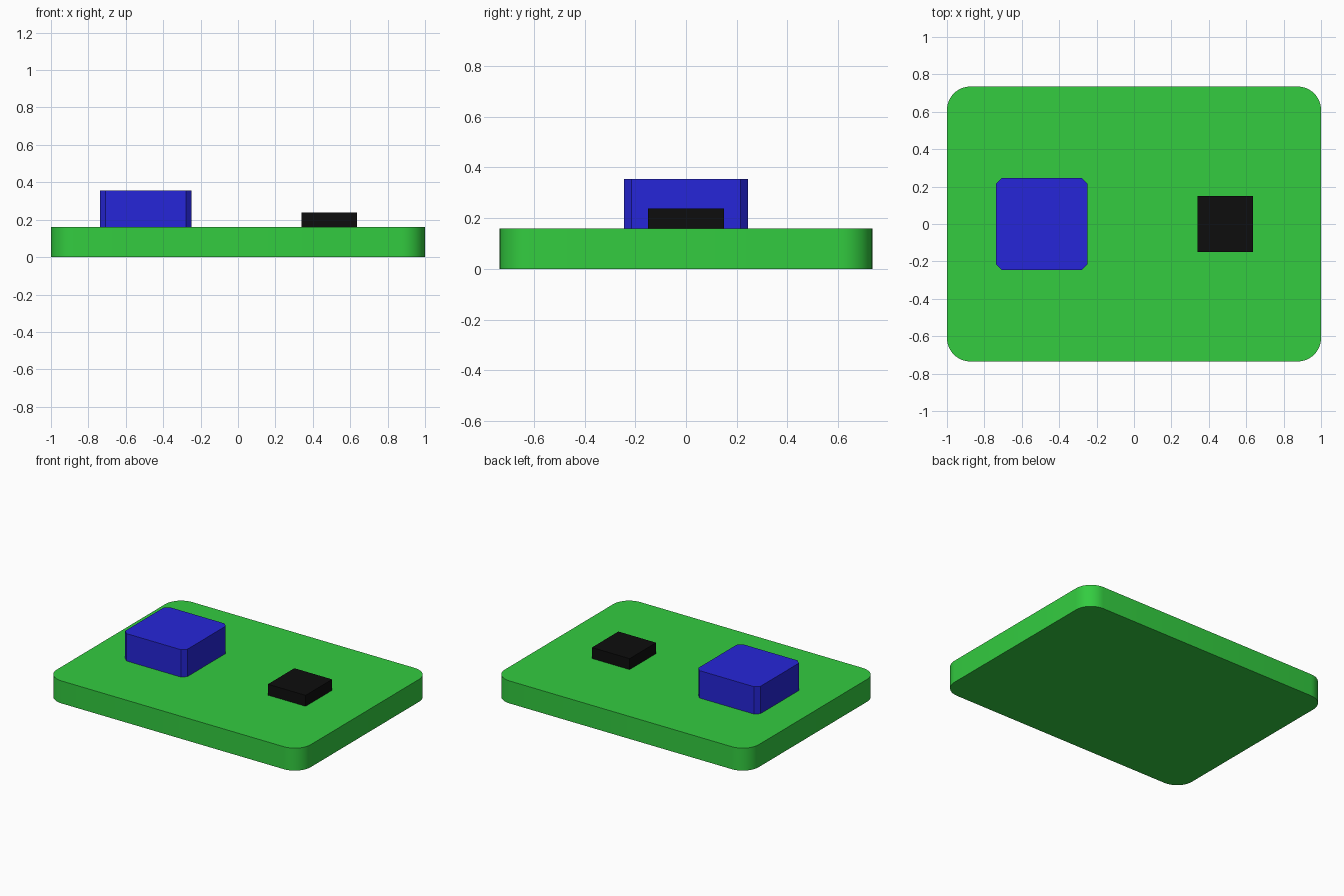
import bpy, bmesh, math

cube = bpy.data.objects.get("Cube")
if cube:
    bpy.data.objects.remove(cube, do_unlink=True)


def material(name, rgb):
    m = bpy.data.materials.new(name)
    m.use_nodes = True
    m.diffuse_color = (*rgb, 1)
    m.node_tree.nodes["Principled BSDF"].inputs["Base Color"].default_value = (*rgb, 1)
    return m


green = material("board green", (0.033, 0.604, 0.051))
blue = material("block blue", (0.0194, 0.0194, 0.692))
black = material("chip black", (0.0042, 0.0042, 0.0042))


def block(name, x, y, z, mat, corner=0, segments=1):
    """Box spanning the x, y, z ranges, with its upright corners bevelled."""
    bm = bmesh.new()
    bmesh.ops.create_cube(bm, size=1)
    for v in bm.verts:
        v.co = [(a + b) / 2 + c * (b - a) for (a, b), c in zip((x, y, z), v.co)]
    if corner:
        upright = [e for e in bm.edges
                   if abs(e.verts[0].co.z - e.verts[1].co.z) > 0.01]
        bmesh.ops.bevel(bm, geom=upright, offset=corner, segments=segments,
                        profile=0.5, affect='EDGES')
    mesh = bpy.data.meshes.new(name)
    bm.to_mesh(mesh)
    bm.free()
    mesh.materials.append(mat)
    ob = bpy.data.objects.new(name, mesh)
    bpy.context.collection.objects.link(ob)
    return ob


# Base board with rounded corners
board = block("board", (-1, 1), (-0.735, 0.735), (0, 0.16), green, 0.125, 10)
bpy.ops.object.select_all(action='DESELECT')
board.select_set(True)
bpy.context.view_layer.objects.active = board
bpy.ops.object.shade_smooth_by_angle(angle=math.radians(30))

# Chamfered block and small chip on top
block("large_block", (-0.738, -0.248), (-0.245, 0.245), (0.16, 0.355), blue, 0.03)
block("small_chip", (0.34, 0.637), (-0.149, 0.149), (0.16, 0.238), black)
